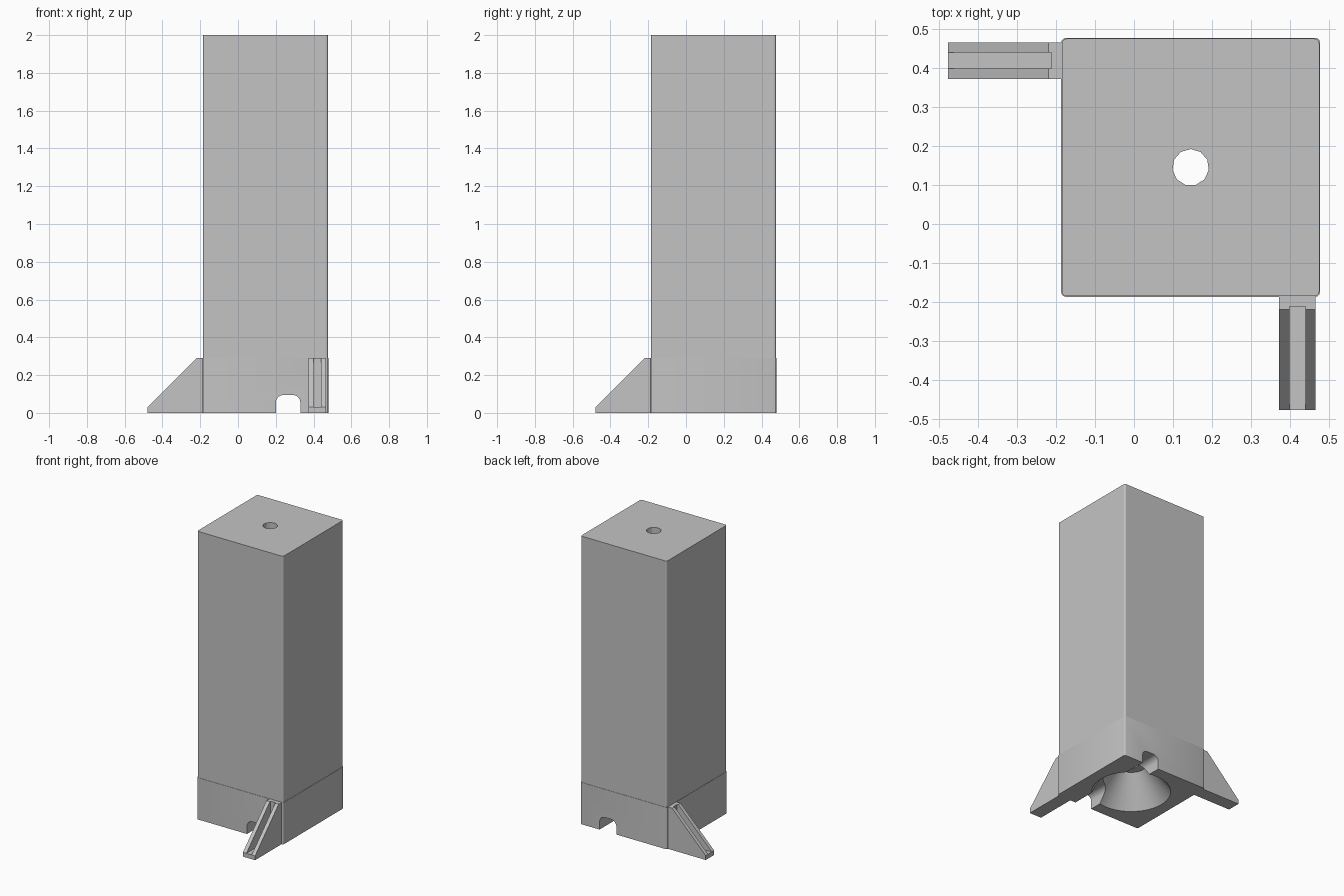
import bpy, bmesh, math
from mathutils import Matrix, Vector

cube = bpy.data.objects.get("Cube")
if cube:
    bpy.data.objects.remove(cube, do_unlink=True)

grey = bpy.data.materials.new("plain grey")
grey.use_nodes = True
colour = (0.55, 0.55, 0.55, 1)
grey.diffuse_color = colour
grey.node_tree.nodes["Principled BSDF"].inputs["Base Color"].default_value = colour

LOW, HIGH = -0.187, 0.478
MID = (LOW + HIGH) / 2
BASE_TOP = 0.29


def make(name, bm):
    bmesh.ops.recalc_face_normals(bm, faces=bm.faces)
    mesh = bpy.data.meshes.new(name)
    bm.to_mesh(mesh)
    bm.free()
    mesh.materials.append(grey)
    ob = bpy.data.objects.new(name, mesh)
    bpy.context.collection.objects.link(ob)
    return ob


def prism(name, points, depth):
    """Extrude a closed 3D outline along a vector."""
    bm = bmesh.new()
    face = bm.faces.new([bm.verts.new(p) for p in points])
    new = bmesh.ops.extrude_face_region(bm, geom=[face])["geom"]
    bmesh.ops.translate(bm, vec=depth, verts=[v for v in new if isinstance(v, bmesh.types.BMVert)])
    return make(name, bm)


def rounded_square(low, high, radius, z):
    points = []
    corners = [(high, high), (low, high), (low, low), (high, low)]
    for i, (x, y) in enumerate(corners):
        cx = x - math.copysign(radius, x - MID)
        cy = y - math.copysign(radius, y - MID)
        for step in range(4):
            a = math.pi / 2 * (i + step / 3)
            points.append((cx + radius * math.cos(a), cy + radius * math.sin(a), z))
    return points


def cone(name, sides, bottom_r, top_r, z0, z1):
    bm = bmesh.new()
    bmesh.ops.create_cone(bm, cap_ends=True, segments=sides, radius1=bottom_r, radius2=top_r,
                          depth=z1 - z0, matrix=Matrix.Translation((MID, MID, (z0 + z1) / 2)))
    return make(name, bm)


def cut(ob, cutters):
    for cutter in cutters:
        mod = ob.modifiers.new("cut", "BOOLEAN")
        mod.operation = "DIFFERENCE"
        mod.solver = "EXACT"
        mod.object = cutter
    bpy.context.view_layer.update()
    graph = bpy.context.evaluated_depsgraph_get()
    mesh = bpy.data.meshes.new_from_object(ob.evaluated_get(graph))
    ob.modifiers.clear()
    ob.data = mesh


# Tall body and slightly wider base
tower = prism("tower", rounded_square(LOW + 0.002, HIGH - 0.002, 0.012, BASE_TOP),
              (0, 0, 2 - BASE_TOP))
base = prism("base", rounded_square(LOW, HIGH, 0.012, 0), (0, 0, BASE_TOP))

# Cutters: bore, flared socket and round-topped channel
bore = cone("bore_cutter", 11, 0.047, 0.047, -0.1, 2.1)
socket = cone("socket_cutter", 48, 0.26, 0.1, -0.01, 0.2)
arch = [(0.2, -1, -0.1)]
for cx, start in ((0.24, math.pi), (0.29, math.pi / 2)):
    for step in range(5):
        a = start - math.pi / 2 * step / 4
        arch.append((cx + 0.04 * math.cos(a), -1, 0.055 + 0.04 * math.sin(a)))
arch.append((0.33, -1, -0.1))
channel = prism("channel_cutter", arch, (0, 2, 0))
cut(tower, [bore])
cut(base, [socket, bore, channel])
for helper in (bore, socket, channel):
    bpy.data.objects.remove(helper, do_unlink=True)


# Feet: triangular bracket with a deep slot between two cheeks
def foot(name, swap):
    outer = [(-0.18, 0), (-0.478, 0), (-0.478, 0.03), (-0.22, BASE_TOP), (-0.18, BASE_TOP)]
    place = (lambda a, b, z: (b, a, z)) if not swap else (lambda a, b, z: (a, b, z))
    body = prism(name, [place(a, 0.373, z) for a, z in outer], Vector(place(0, 0.093, 0)))
    slot = [(-0.212, 0.03), (-0.6, 0.03), (-0.6, 0.5), (-0.212, 0.5)]
    slot_cutter = prism("slot_cutter", [place(a, 0.399, z) for a, z in slot],
                        Vector(place(0, 0.041, 0)))
    cut(body, [slot_cutter])
    bpy.data.objects.remove(slot_cutter, do_unlink=True)


foot("front_foot", False)
foot("side_foot", True)

# Smooth the rounded cuts, keep hard edges crisp
bpy.ops.object.select_all(action="DESELECT")
base.select_set(True)
bpy.context.view_layer.objects.active = base
bpy.ops.object.shade_smooth_by_angle(angle=math.radians(25))
